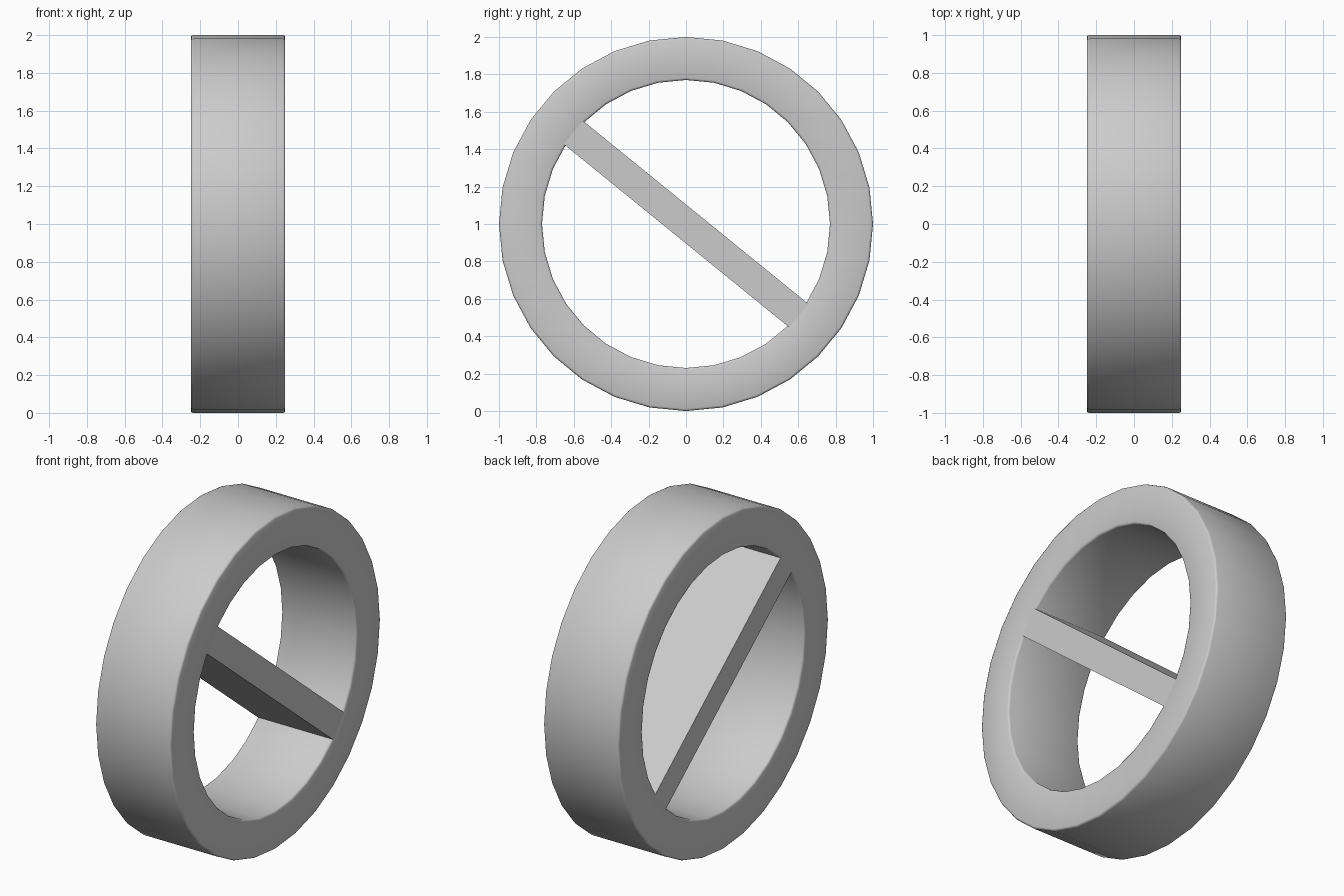
import bpy, bmesh, math

if "Cube" in bpy.data.objects:
    bpy.data.objects.remove(bpy.data.objects["Cube"])

R_OUT, R_IN, HALF, BEV, SIDES = 1.0, 0.77, 0.25, 0.012, 32


def add_object(name, bm, angle):
    bmesh.ops.recalc_face_normals(bm, faces=bm.faces)
    mesh = bpy.data.meshes.new(name)
    bm.to_mesh(mesh)
    bm.free()
    obj = bpy.data.objects.new(name, mesh)
    bpy.context.collection.objects.link(obj)
    bpy.ops.object.select_all(action='DESELECT')
    obj.select_set(True)
    bpy.context.view_layer.objects.active = obj
    bpy.ops.object.shade_smooth_by_angle(angle=math.radians(angle))
    return obj


# Rim: rounded rectangular section (radius, x) swept around the x axis
profile = []
corners = [(R_OUT - BEV, HALF - BEV, 0), (R_IN + BEV, HALF - BEV, 90),
           (R_IN + BEV, -HALF + BEV, 180), (R_OUT - BEV, -HALF + BEV, 270)]
for r, x, start in corners:
    for step in range(3):
        a = math.radians(start + 45 * step)
        profile.append((r + BEV * math.cos(a), x + BEV * math.sin(a)))

bm = bmesh.new()
rings = []
for i in range(SIDES):
    a = 2 * math.pi * i / SIDES
    rings.append([bm.verts.new((x, r * math.cos(a), 1 + r * math.sin(a)))
                  for r, x in profile])
n = len(profile)
for i in range(SIDES):
    p, q = rings[i], rings[(i + 1) % SIDES]
    for j in range(n):
        k = (j + 1) % n
        bm.faces.new((p[j], p[k], q[k], q[j]))
add_object("rim", bm, 50)

# Diagonal bar spanning the opening
bm = bmesh.new()
bmesh.ops.create_cube(bm, size=1)
bmesh.ops.scale(bm, vec=(2 * HALF - 0.001, 1.57, 0.162), verts=bm.verts)
bar = add_object("cross_bar", bm, 30)
bar.location = (0, 0, 1)
bar.rotation_euler = (math.radians(-39.1), 0, 0)
